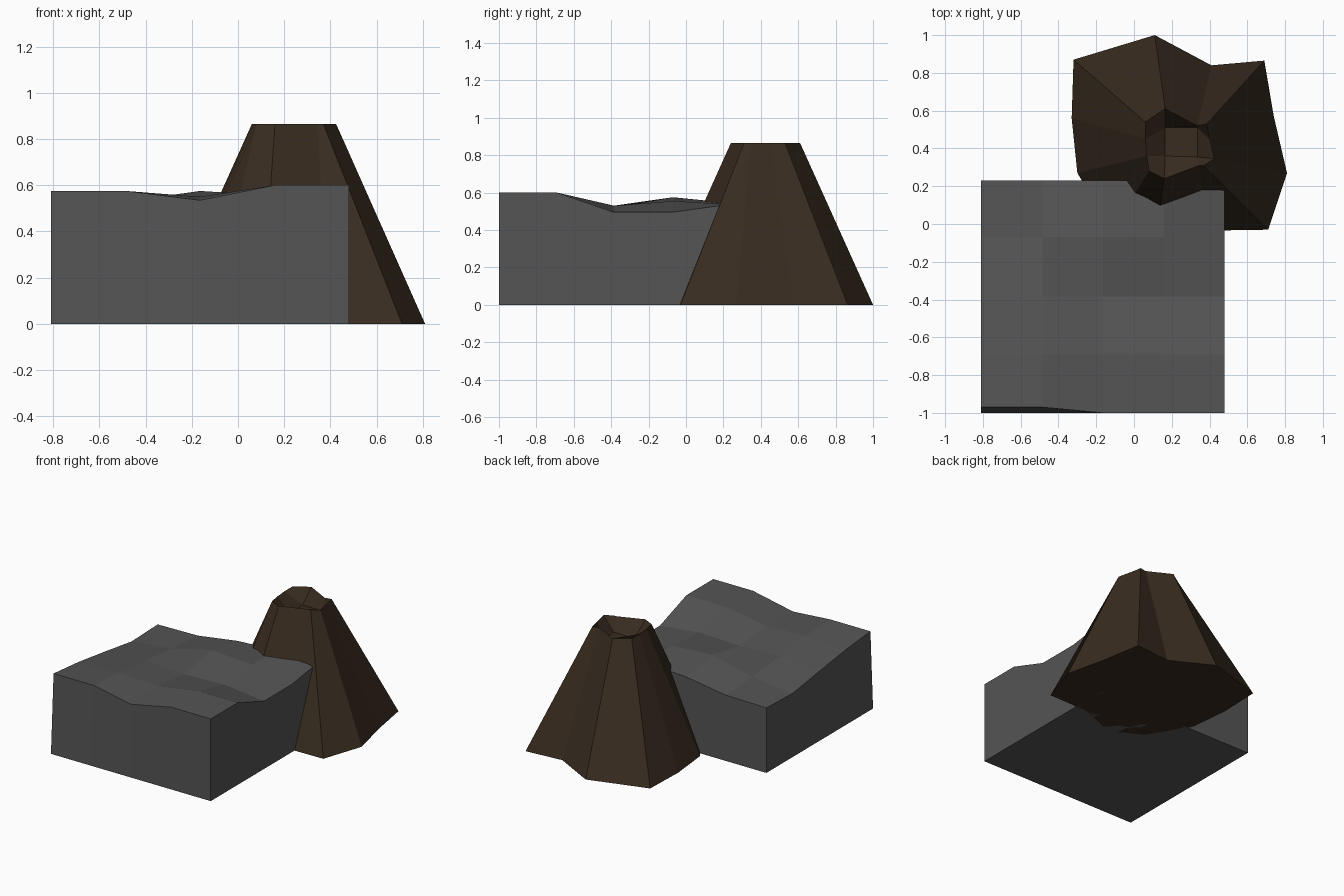
import bpy, bmesh

if "Cube" in bpy.data.objects:
    bpy.data.objects.remove(bpy.data.objects["Cube"])


def material(name, rgb):
    m = bpy.data.materials.new(name)
    m.diffuse_color = (*rgb, 1)
    m.use_nodes = True
    m.node_tree.nodes["Principled BSDF"].inputs["Base Color"].default_value = m.diffuse_color
    return m


def ring(grid):
    """Perimeter of a square grid, anticlockwise from its front-left corner."""
    n = len(grid) - 1
    return ([grid[0][i] for i in range(n)] + [grid[j][n] for j in range(n)]
            + [grid[n][i] for i in range(n, 0, -1)] + [grid[j][0] for j in range(n, 0, -1)])


def terrain(name, top, base, mat):
    """Closed solid: gridded top surface, walls down to a flat base outline."""
    bm = bmesh.new()
    grid = [[bm.verts.new(p) for p in row] for row in top]
    for j in range(len(grid) - 1):
        for i in range(len(grid) - 1):
            bm.faces.new((grid[j][i], grid[j][i + 1], grid[j + 1][i + 1], grid[j + 1][i]))
    upper = ring(grid)
    lower = [bm.verts.new((x, y, 0)) for x, y in base]
    for k in range(len(upper)):
        n = (k + 1) % len(upper)
        bm.faces.new((lower[k], lower[n], upper[n], upper[k]))
    bm.faces.new(lower[::-1])
    bmesh.ops.recalc_face_normals(bm, faces=bm.faces)
    mesh = bpy.data.meshes.new(name)
    bm.to_mesh(mesh)
    bm.free()
    mesh.materials.append(mat)
    obj = bpy.data.objects.new(name, mesh)
    bpy.context.collection.objects.link(obj)
    return obj


# Rolling rock slab: 5 x 5 heights, front row first
xs = [-0.81, -0.485, -0.165, 0.16, 0.48]
ys = [-1.0, -0.69, -0.385, -0.07, 0.23]
heights = [
    [0.575, 0.575, 0.535, 0.60, 0.60],
    [0.55, 0.56, 0.55, 0.60, 0.60],
    [0.51, 0.53, 0.52, 0.53, 0.495],
    [0.465, 0.50, 0.575, 0.555, 0.495],
    [0.475, 0.48, 0.527, 0.545, 0.537],
]
slab_top = [[(x, y, h) for x, h in zip(xs, row)] for y, row in zip(ys, heights)]
for i in (0, 1):  # front lip leans back on the left
    slab_top[0][i] = (xs[i], -0.97, heights[0][i])
slab_base = ring([[(x, y) for x in xs] for y in ys])
terrain("rock_slab", slab_top, slab_base, material("dark_grey", (0.09, 0.09, 0.09)))

# Volcano cone: 4 x 4 top, with the four middle points sunk as the crater floor
R, F = 0.865, 0.77
rim = [
    [(0.08, 0.28, R), (0.16, 0.24, R), (0.345, 0.31, R), (0.37, 0.31, R)],
    [(0.068, 0.36, R), (0.165, 0.36, F), (0.335, 0.355, F), (0.425, 0.345, R)],
    [(0.06, 0.45, R), (0.165, 0.51, F), (0.335, 0.51, F), (0.40, 0.45, R)],
    [(0.06, 0.54, R), (0.165, 0.61, R), (0.335, 0.52, R), (0.385, 0.53, R)],
]
foot = [(-0.12, -0.03), (0.10, -0.15), (0.39, -0.035), (0.71, -0.03),
        (0.81, 0.27), (0.74, 0.57), (0.69, 0.865), (0.41, 0.84),
        (0.11, 1.0), (-0.32, 0.87), (-0.33, 0.56), (-0.30, 0.27)]
terrain("volcano_cone", rim, foot, material("brown", (0.04, 0.025, 0.014)))
